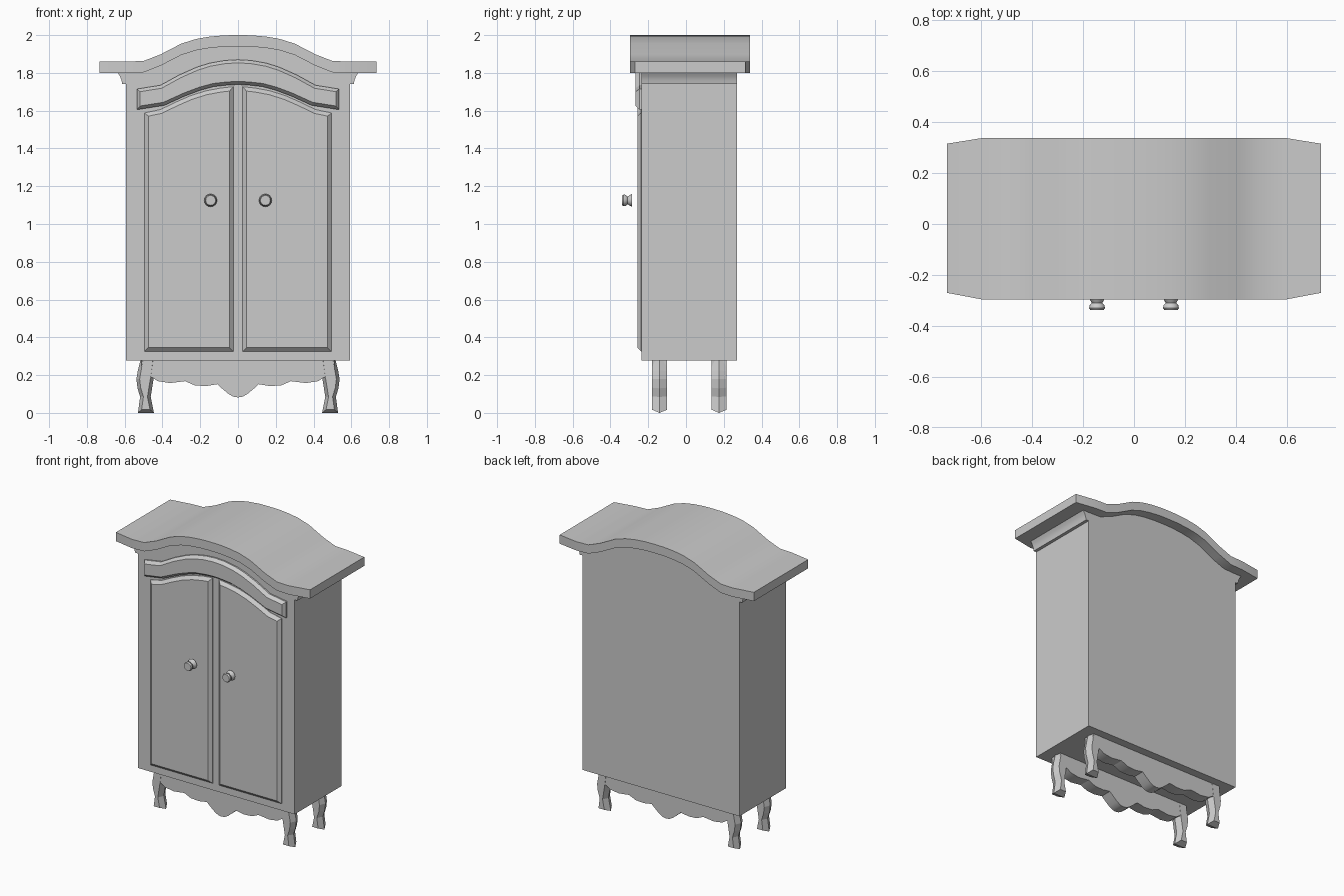
import bpy, bmesh, math
from mathutils import Vector

if "Cube" in bpy.data.objects:
    bpy.data.objects.remove(bpy.data.objects["Cube"])


def loft(name, rings, smooth=None):
    """Closed solid from rings [(y, [(x, z), ...]), ...] sharing a point count."""
    bm = bmesh.new()
    loops = [[bm.verts.new((x, y, z)) for x, z in pts] for y, pts in rings]
    n = len(loops[0])
    for a, b in zip(loops, loops[1:]):
        for i in range(n):
            j = (i + 1) % n
            bm.faces.new((a[i], a[j], b[j], b[i]))
    bm.faces.new(loops[0])
    bm.faces.new(loops[-1])
    return finish(name, bm, smooth)


def finish(name, bm, smooth):
    bmesh.ops.recalc_face_normals(bm, faces=bm.faces)
    me = bpy.data.meshes.new(name)
    bm.to_mesh(me)
    bm.free()
    ob = bpy.data.objects.new(name, me)
    bpy.context.collection.objects.link(ob)
    if smooth:
        bpy.ops.object.select_all(action='DESELECT')
        ob.select_set(True)
        bpy.context.view_layer.objects.active = ob
        bpy.ops.object.shade_smooth_by_angle(angle=math.radians(smooth))
    return ob


def inset(pts, d):
    """Mitred inward offset of a polygon."""
    n = len(pts)
    area = sum(pts[i][0] * pts[(i + 1) % n][1] - pts[(i + 1) % n][0] * pts[i][1] for i in range(n))
    s = 1 if area > 0 else -1
    out = []
    for i in range(n):
        p0, p, p1 = (Vector(pts[k % n]) for k in (i - 1, i, i + 1))
        e0, e1 = (p - p0).normalized(), (p1 - p).normalized()
        n0, n1 = s * Vector((-e0.y, e0.x)), s * Vector((-e1.y, e1.x))
        q = p + (n0 + n1) * d / (1 + n0.dot(n1))
        out.append((q.x, q.y))
    return out


def flip(pts):
    return [(-x, z) for x, z in pts]


def mirrored(half):
    """Symmetric run from a half run that ends on x = 0."""
    return half + flip(half[-2::-1])


# Roof: arched slab with end corners cut back
half = [(-.733, 1.80), (-.59, 1.80), (-.50, 1.803), (-.41, 1.838), (-.30, 1.895),
        (-.22, 1.92), (-.15, 1.932), (-.07, 1.939), (0, 1.94)]
under = mirrored(half)
bm = bmesh.new()
secs = []
for x, z in under:
    end = abs(x) > .6
    f, b = (-.27, .315) if end else (-.297, .338)
    secs.append([bm.verts.new(c) for c in
                 ((x, f, z), (x, f, z + .06), (x, b, z + .06), (x, b, z))])
for a, b in zip(secs, secs[1:]):
    for i in range(4):
        j = (i + 1) % 4
        bm.faces.new((a[i], a[j], b[j], b[i]))
bm.faces.new(secs[0])
bm.faces.new(secs[-1])
finish("roof", bm, 25)

# Cabinet body with side coves under the roof
cove = [(-.592, .277), (-.592, 1.74), (-.613, 1.74), (-.617, 1.762), (-.625, 1.782), (-.637, 1.80),
        (-.637, 1.81)]
top = [(x, z + .01) for x, z in half[2:]]
body = mirrored(cove + top)
loft("cabinet_body", [(-.235, body), (.27, body)], 30)

# Arched moulding above the doors
upper = mirrored([(-.535, 1.715), (-.41, 1.735), (-.31, 1.79), (-.22, 1.83), (-.15, 1.852),
                  (-.07, 1.866), (0, 1.87)])
lower = mirrored([(-.535, 1.605), (-.39, 1.628), (-.28, 1.678), (-.20, 1.708), (-.13, 1.727),
                  (-.06, 1.735), (0, 1.738)])
arch = upper + lower[::-1]
loft("arch_moulding", [(-.23, arch), (-.245, arch), (-.267, inset(arch, .017))])

# Raised doors
door = [(-.495, .325), (-.495, 1.588), (-.41, 1.606), (-.33, 1.645), (-.25, 1.68),
        (-.17, 1.705), (-.09, 1.72), (-.024, 1.727), (-.024, .325)]
for side, pts in (("left", door), ("right", flip(door))):
    loft(side + "_door", [(-.23, pts), (-.238, pts), (-.258, inset(pts, .021))])

# Turned knobs
for side, cx in (("left", -.145), ("right", .145)):
    prof = [(-.285, .034), (-.296, .029), (-.31, .02), (-.318, .029), (-.33, .031), (-.338, .026)]
    rings = [(y, [(cx + r * math.cos(math.tau * k / 16), 1.125 + r * math.sin(math.tau * k / 16))
                  for k in range(16)]) for y, r in prof]
    loft(side + "_knob", rings, 40)

# Scalloped aprons and curved legs, front and back
scallop = mirrored([(-.51, .285), (-.51, .19), (-.455, .188), (-.425, .168), (-.36, .158), (-.28, .168),
                    (-.23, .146), (-.17, .142), (-.11, .152), (-.08, .125), (-.05, .10),
                    (-.025, .086), (0, .082)])
leg = [(-.515, .285), (-.53, .225), (-.538, .18), (-.532, .13), (-.518, .085), (-.53, .0),
       (-.445, .0), (-.462, .085), (-.455, .13), (-.445, .19), (-.43, .285)]
for end, y in (("front", -.14), ("back", .175)):
    loft(end + "_apron", [(y - .039, scallop), (y + .039, scallop)], 30)
    for side, pts in (("left", leg), ("right", flip(leg))):
        small = inset(pts, .017)
        # keep the leg top level under the body
        small[0], small[-1] = (small[0][0], .285), (small[-1][0], .285)
        loft(f"{end}_{side}_leg", [(y - .04, small), (y, pts), (y + .04, small)])
